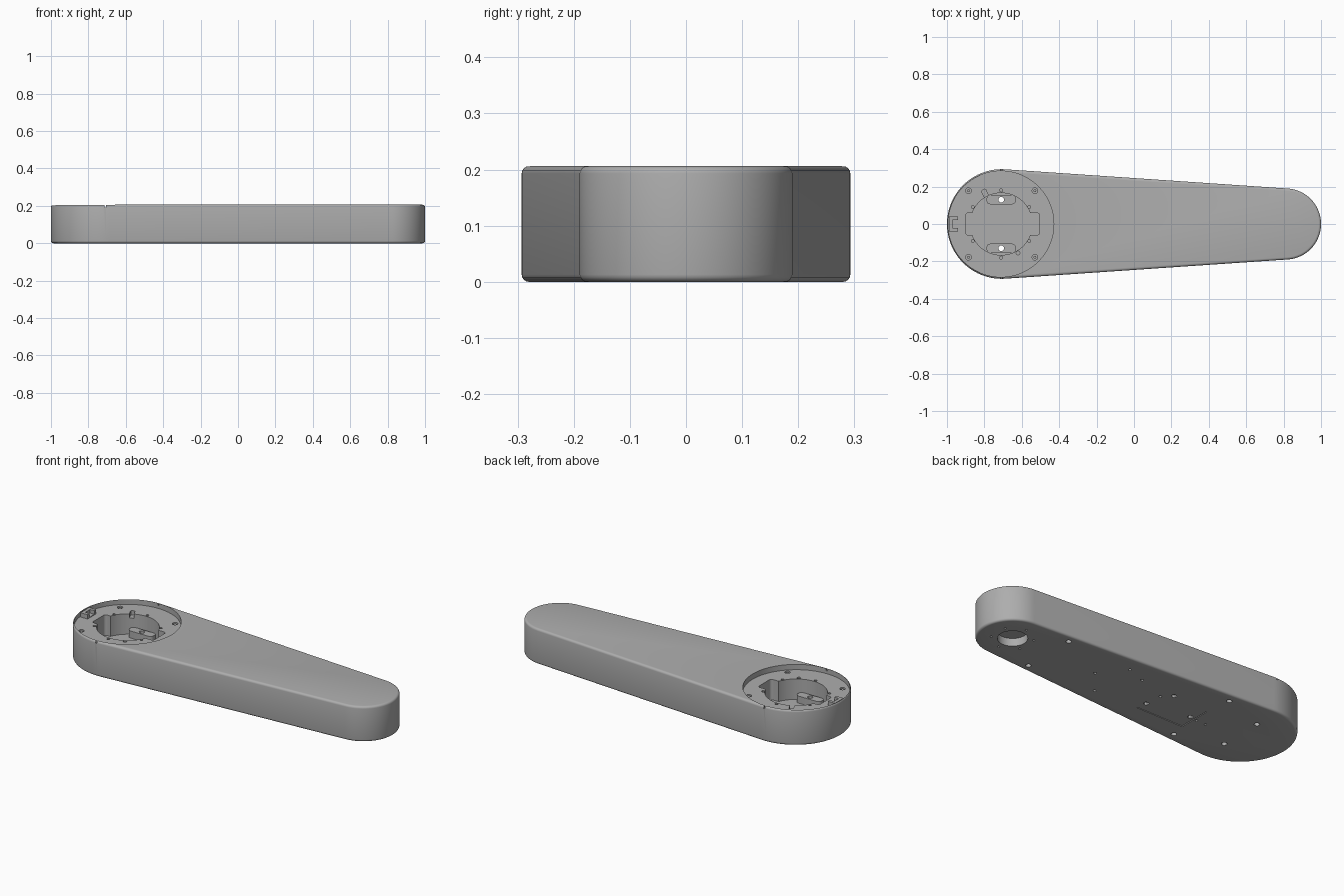
import bpy, bmesh, math
from mathutils import Matrix

if "Cube" in bpy.data.objects:
    bpy.data.objects.remove(bpy.data.objects["Cube"])

HEIGHT = 0.206
HUB_X = -0.71           # centre of the wide end
TIP_X = 0.81            # centre of the narrow end
FLOOR, POCKET = 0.175, 0.056

grey = bpy.data.materials.new("plain grey")
grey.use_nodes = True
grey.diffuse_color = (0.42, 0.42, 0.42, 1)
grey.node_tree.nodes["Principled BSDF"].inputs["Base Color"].default_value = grey.diffuse_color


def finish(bm, name):
    bmesh.ops.recalc_face_normals(bm, faces=bm.faces)
    mesh = bpy.data.meshes.new(name)
    bm.to_mesh(mesh)
    bm.free()
    mesh.materials.append(grey)
    obj = bpy.data.objects.new(name, mesh)
    bpy.context.collection.objects.link(obj)
    return obj


def arc(cx, cy, r, start, end, steps):
    return [(cx + r * math.cos(math.radians(start + (end - start) * i / steps)),
             cy + r * math.sin(math.radians(start + (end - start) * i / steps)))
            for i in range(steps + 1)]


def prism(name, outline, z0, z1, bevel=0):
    bm = bmesh.new()
    base = bm.faces.new([bm.verts.new((x, y, z0)) for x, y in outline])
    top = bmesh.ops.extrude_face_region(bm, geom=[base])["geom"]
    verts = [g for g in top if isinstance(g, bmesh.types.BMVert)]
    bmesh.ops.translate(bm, verts=verts, vec=(0, 0, z1 - z0))
    if bevel:
        rims = [e for e in bm.edges if abs(e.verts[0].co.z - e.verts[1].co.z) < 1e-5]
        bmesh.ops.bevel(bm, geom=rims, offset=bevel, segments=4, profile=0.5, affect='EDGES')
    return finish(bm, name)


def cylinder(name, x, y, r, z0, z1, sides=24):
    bm = bmesh.new()
    bmesh.ops.create_cone(bm, cap_ends=True, segments=sides, radius1=r, radius2=r, depth=z1 - z0,
                          matrix=Matrix.Translation((x, y, (z0 + z1) / 2)))
    return finish(bm, name)


def block(name, x0, x1, y0, y1, z0, z1, corner=0.002):
    # Rectangular block with rounded upright corners
    c = corner
    outline = (arc(x1 - c, y1 - c, c, 0, 90, 4) + arc(x0 + c, y1 - c, c, 90, 180, 4)
               + arc(x0 + c, y0 + c, c, 180, 270, 4) + arc(x1 - c, y0 + c, c, 270, 360, 4))
    return prism(name, outline, z0, z1)


def cut(obj, cutter):
    mod = obj.modifiers.new("cut", 'BOOLEAN')
    mod.operation, mod.solver, mod.object = 'DIFFERENCE', 'EXACT', cutter
    bpy.context.view_layer.objects.active = obj
    bpy.ops.object.modifier_apply(modifier=mod.name)
    bpy.data.objects.remove(cutter)


def cut_hole(obj, x, y, r, z0, z1, sides=16):
    cut(obj, cylinder("hole_cutter", x, y, r, z0, z1, sides))


def smooth(obj):
    bpy.ops.object.select_all(action='DESELECT')
    obj.select_set(True)
    bpy.context.view_layer.objects.active = obj
    bpy.ops.object.shade_smooth_by_angle(angle=math.radians(30))


# Tapered arm body
BIG_R, TIP_R = 0.293, 0.19
big_x = -1 + BIG_R
a = math.degrees(math.acos((TIP_R - BIG_R) / (big_x - TIP_X)))
body = prism("arm_body", arc(TIP_X, 0, TIP_R, -a, a, 40) + arc(big_x, 0, BIG_R, a, 360 - a, 56),
             0, HEIGHT, 0.013)

# Round recess and stepped pocket in the wide end
cut_hole(body, HUB_X - 0.002, 0, 0.283, FLOOR, 0.3, 96)
cut_hole(body, HUB_X, 0, 0.166, POCKET, 0.3, 64)
cut(body, block("tab_cutter", HUB_X - 0.19, HUB_X + 0.205, -0.06, 0.06, POCKET, 0.3, 0.015))
cut_hole(body, HUB_X, 0, 0.053, POCKET - 0.008, 0.1, 40)

# Pins and holes in the recess floor, slits in the rim
for side in (-1, 1):
    for x in (-0.885, -0.53):
        cut_hole(body, x, side * 0.178, 0.015, FLOOR - 0.02, 0.2)
        smooth(cylinder("screw_pin", x, side * 0.178, 0.008, FLOOR - 0.022, FLOOR - 0.004, 12))
    for x, y in ((-0.862, 0.09), (-0.56, 0.09), (HUB_X, 0.18)):
        cut_hole(body, x, side * y, 0.008, FLOOR - 0.02, 0.2, 12)
    cut(body, block("slit_cutter", HUB_X - 0.004, HUB_X + 0.004,
                    side * 0.285 - 0.02, side * 0.285 + 0.02, 0.192, 0.3))
cut_hole(body, -0.62, -0.155, 0.01, FLOOR - 0.02, 0.2, 12)
notch = block("notch_cutter", -0.012, 0.012, -0.025, 0.025, 0.15, 0.3, 0.005)
notch.data.transform(Matrix.Translation((-0.795, 0.16, 0)) @ Matrix.Rotation(math.radians(25), 4, 'Z'))
cut(body, notch)

# Underside sockets and screw holes
cut_hole(body, TIP_X, 0, 0.078, -0.1, 0.045, 48)
for i in range(6):
    t = math.radians(60 * i + 30)
    cut_hole(body, TIP_X + 0.11 * math.cos(t), 0.11 * math.sin(t), 0.006, -0.1, 0.02, 10)
for side in (-1, 1):
    cut_hole(body, HUB_X, side * 0.13, 0.015, -0.1, 0.1)
    for x, y, r in ((0.57, 0.16, 0.015), (-0.45, 0.22, 0.015), (0.145, 0.14, 0.008)):
        cut_hole(body, x, side * y, r, -0.1, 0.02)
for x, y, r in ((0.26, 0, 0.008), (0.03, 0.1, 0.008), (-0.2, 0.08, 0.014), (-0.15, 0.03, 0.008),
                (-0.14, -0.07, 0.014), (-0.4, -0.03, 0.014), (-0.45, -0.04, 0.007), (-0.51, -0.04, 0.007)):
    cut_hole(body, x, y, r, -0.1, 0.015, 12)

# Seam of the underside panel
cut(body, block("seam_cutter", -0.43, -0.13, -0.133, -0.128, -0.1, 0.008))
cut(body, block("seam_cutter", -0.433, -0.428, -0.133, 0.06, -0.1, 0.008))
smooth(body)

# Raised pads in the pocket, each with a through hole
for name, y in (("left_pad", 0.13), ("right_pad", -0.13)):
    pad = block(name, HUB_X - 0.078, HUB_X + 0.078, y - 0.025, y + 0.025, POCKET - 0.002, 0.097, 0.02)
    cut_hole(pad, HUB_X, y, 0.015, 0, 0.2)
    smooth(pad)

# Slotted latch block against the rim
latch = block("rim_latch", -0.988, -0.942, -0.04, 0.04, FLOOR - 0.002, 0.2)
cut(latch, block("latch_cutter", -0.97, -0.93, -0.022, 0.022, FLOOR + 0.004, 0.3))
smooth(latch)
